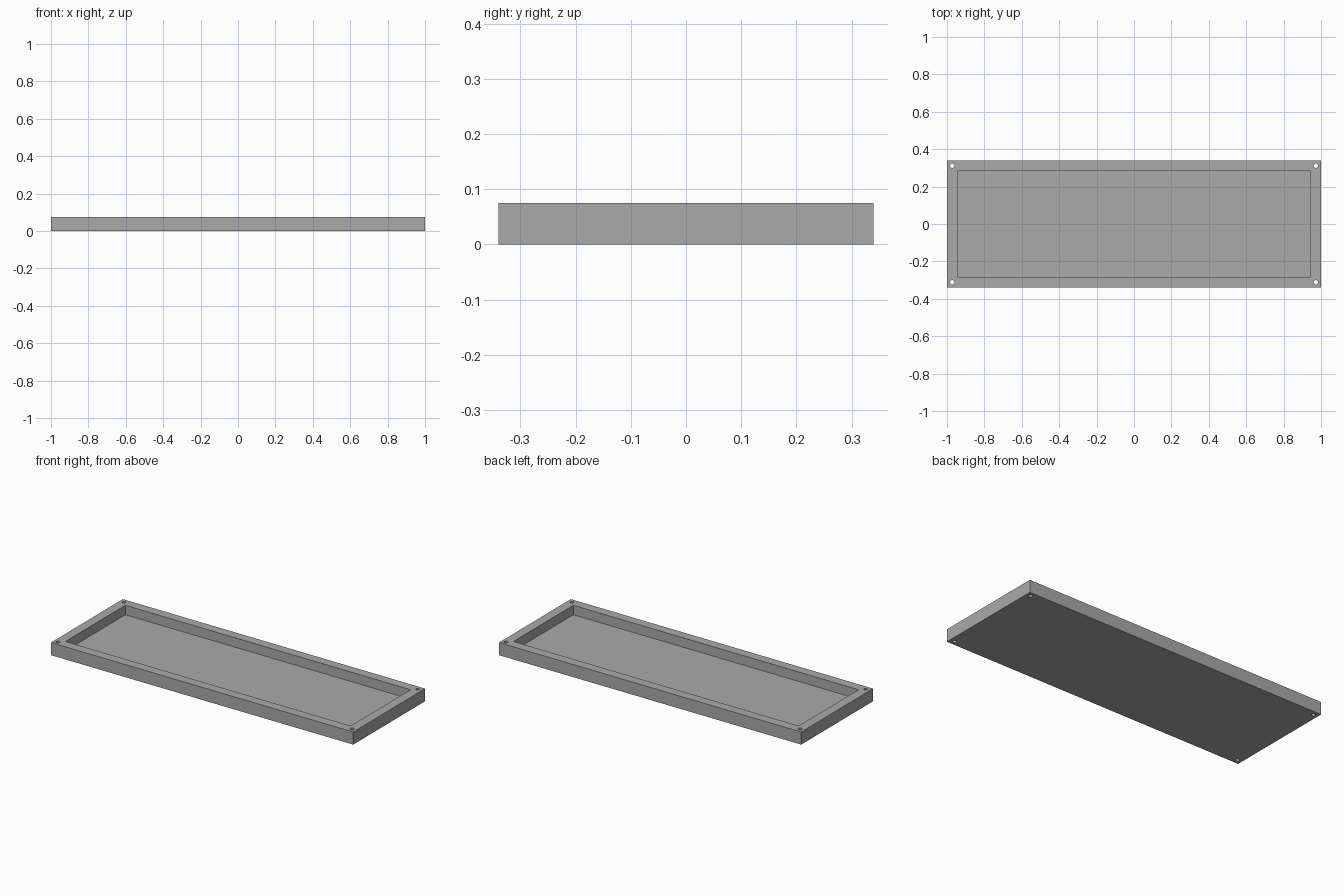
import bpy

# Remove the default cube
cube = bpy.data.objects.get("Cube")
if cube:
    bpy.data.objects.remove(cube, do_unlink=True)

UNIT = 2 / 106                      # tray is 106 units long
LENGTH, WIDTH, HEIGHT = 106 * UNIT, 36 * UNIT, 4 * UNIT
WALL, FLOOR = 3 * UNIT, UNIT
HOLE_RADIUS = 0.6 * UNIT

grey = bpy.data.materials.new("grey")
grey.use_nodes = True
colour = (0.4, 0.4, 0.4, 1)
grey.diffuse_color = colour
grey.node_tree.nodes["Principled BSDF"].inputs["Base Color"].default_value = colour


def box(name, size, bottom):
    bpy.ops.mesh.primitive_cube_add(size=1, location=(0, 0, bottom + size[2] / 2))
    obj = bpy.context.object
    obj.name = name
    obj.scale = size
    bpy.ops.object.transform_apply(location=True, rotation=False, scale=True)
    obj.data.materials.append(grey)
    return obj


def cut(target, cutter):
    mod = target.modifiers.new(cutter.name, 'BOOLEAN')
    mod.operation = 'DIFFERENCE'
    mod.solver = 'EXACT'
    mod.object = cutter
    bpy.context.view_layer.objects.active = target
    bpy.ops.object.modifier_apply(modifier=mod.name)
    bpy.data.objects.remove(cutter, do_unlink=True)


# Tray block with its rectangular recess
tray = box("tray", (LENGTH, WIDTH, HEIGHT), 0)
cut(tray, box("recess_cutter", (LENGTH - 2 * WALL, WIDTH - 2 * WALL, HEIGHT), FLOOR))

# Screw holes through the four corners
for sx in (-1, 1):
    for sy in (-1, 1):
        bpy.ops.mesh.primitive_cylinder_add(
            vertices=32, radius=HOLE_RADIUS, depth=HEIGHT * 2,
            location=(sx * (LENGTH - WALL) / 2, sy * (WIDTH - WALL) / 2, HEIGHT / 2))
        hole = bpy.context.object
        hole.name = "screw_hole_cutter"
        hole.data.materials.append(grey)
        cut(tray, hole)

# Smooth hole walls, crisp tray edges
bpy.ops.object.select_all(action='DESELECT')
tray.select_set(True)
bpy.context.view_layer.objects.active = tray
bpy.ops.object.shade_smooth_by_angle()
